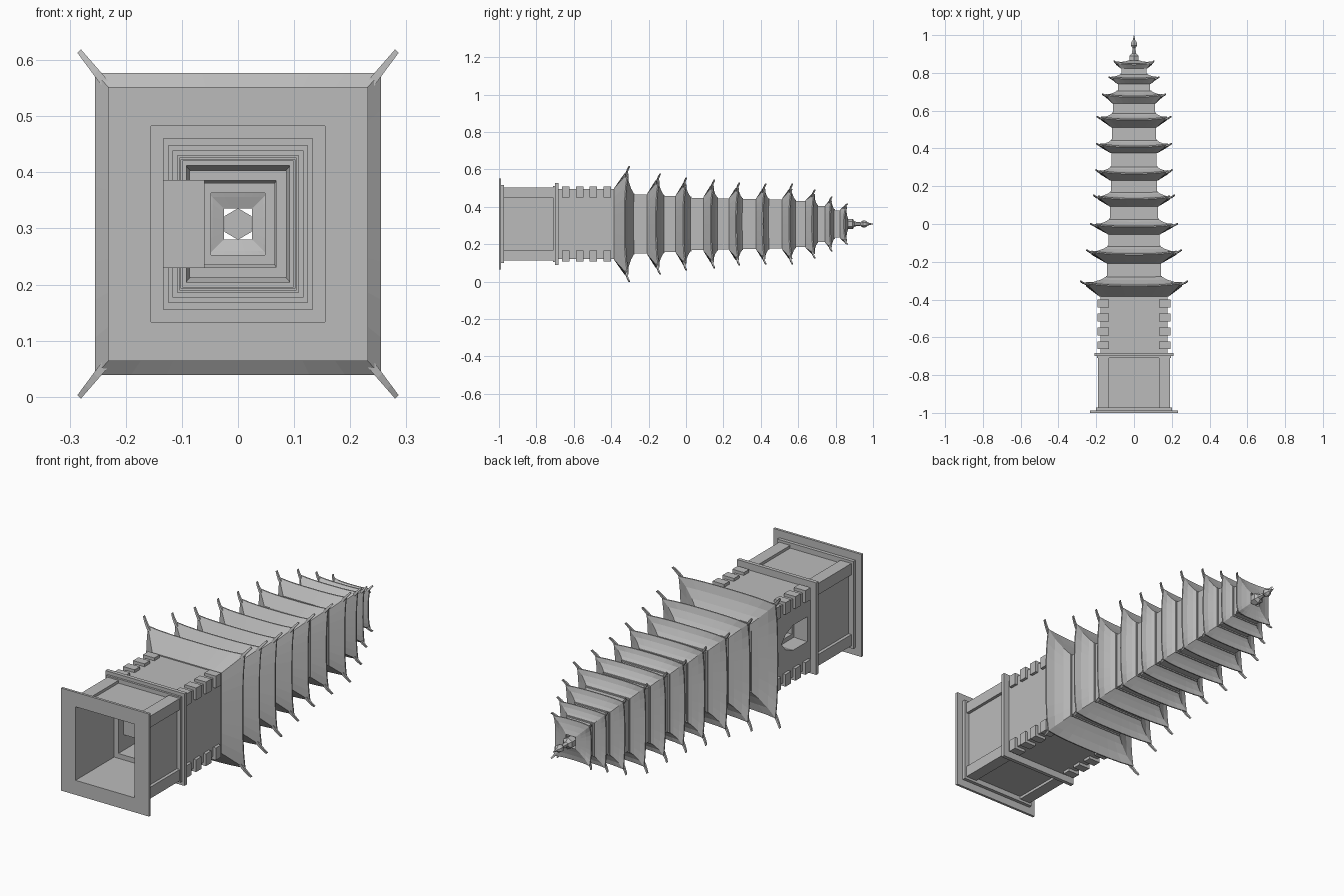
import bpy, bmesh, math
from mathutils import Vector

if "Cube" in bpy.data.objects:
    bpy.data.objects.remove(bpy.data.objects["Cube"], do_unlink=True)

CZ = 0.308  # height of the tower axis, which runs along y

stone = bpy.data.materials.new("grey_stone")
stone.use_nodes = True
GREY = (0.5, 0.5, 0.5, 1)
stone.diffuse_color = GREY
stone.node_tree.nodes["Principled BSDF"].inputs["Base Color"].default_value = GREY


def finish(name, bm):
    bmesh.ops.recalc_face_normals(bm, faces=bm.faces)
    me = bpy.data.meshes.new(name)
    bm.to_mesh(me)
    bm.free()
    me.materials.append(stone)
    ob = bpy.data.objects.new(name, me)
    bpy.context.collection.objects.link(ob)
    return ob


def loft(bm, rings, loop=False, caps=False):
    """Skin equal rings of (x, offset from axis, y along axis) points."""
    vs = [[bm.verts.new((u, h, CZ + v)) for u, v, h in r] for r in rings]
    n = len(vs[0])
    for i in range(len(vs) if loop else len(vs) - 1):
        a, b = vs[i], vs[(i + 1) % len(vs)]
        for j in range(n):
            k = (j + 1) % n
            bm.faces.new((a[j], a[k], b[k], b[j]))
    if caps:
        bm.faces.new(vs[0])
        bm.faces.new(vs[-1])


def rect(hx, hz, h, lift=0.0, seg=1):
    """Rectangular ring whose corners rise by lift."""
    c = [(-1, -1), (1, -1), (1, 1), (-1, 1)]
    pts = []
    for i in range(4):
        a, b = Vector(c[i]), Vector(c[(i + 1) % 4])
        for j in range(seg):
            t = j / seg
            p = a.lerp(b, t)
            pts.append((p.x * hx, p.y * hz, h + lift * abs(2 * t - 1) ** 3))
    return pts


def tube(name, outer, inner, y0, y1):
    bm = bmesh.new()
    loft(bm, [rect(*inner, y0), rect(*outer, y0), rect(*outer, y1), rect(*inner, y1)], loop=True)
    return finish(name, bm)


def box(bm, x, v, y):
    ring = lambda h: [(x[0], v[0], h), (x[1], v[0], h), (x[1], v[1], h), (x[0], v[1], h)]
    loft(bm, [ring(y[0]), ring(y[1])], caps=True)


def corner_blocks(bm, outer, inner, depth, y0, y1):
    """L-shaped corner blocks on all four corners."""
    for sx in (-1, 1):
        for sz in (-1, 1):
            xo, zo, xi, zi = outer[0] * sx, outer[1] * sz, inner[0] * sx, inner[1] * sz
            box(bm, (xi, xo), (zo - depth * sz, zo), (y0, y1))
            box(bm, (xo - depth * sx, xo), (zi, zo - depth * sz), (y0, y1))


# Base: plates, recessed walls and corner posts
HOLE, ROOM = (0.155, 0.175), (0.133, 0.152)
tube("foot_plate", (0.232, 0.244), HOLE, -1, -0.988)
tube("plinth", (0.2, 0.208), HOLE, -0.988, -0.972)
tube("base_wall", (0.175, 0.183), HOLE, -0.972, -0.7)
tube("middle_plate", (0.208, 0.219), ROOM, -0.7, -0.682)
tube("base_cornice", (0.195, 0.203), ROOM, -0.71, -0.7)
bm = bmesh.new()
corner_blocks(bm, (0.19, 0.196), (0.132, 0.142), 0.02, -0.972, -0.71)
finish("base_posts", bm)

# First storey with toothed corners
first_wall = tube("first_storey_wall", (0.178, 0.186), ROOM, -0.682, -0.375)
bm = bmesh.new()
for i in range(4):
    y = -0.643 + 0.074 * i
    corner_blocks(bm, (0.192, 0.2), (0.132, 0.142), 0.02, y - 0.02, y + 0.02)
finish("toothed_corners", bm)

# Arched doorway on one side, tapering inwards through a porch
bm = bmesh.new()
box(bm, (-0.15, -0.06), (-0.078, 0.078), (-0.67, -0.43))
porch = finish("inner_porch", bm)


def arch(x, w, y0, y1):
    s = y0 + (y1 - y0) * 0.55
    m = s + (y1 - s) * 0.65
    return [(x, -w, y0), (x, w, y0), (x, w, s), (x, w * 0.6, m), (x, 0, y1), (x, -w * 0.6, m), (x, -w, s)]


bm = bmesh.new()
loft(bm, [arch(-0.22, 0.062, -0.66, -0.46), arch(-0.11, 0.055, -0.655, -0.47)], caps=True)
recess = finish("door_recess_cutter", bm)
bm = bmesh.new()
box(bm, (-0.2, -0.03), (-0.035, 0.035), (-0.64, -0.55))
passage = finish("door_passage_cutter", bm)
for cutter in (recess, passage):
    cutter.hide_render = True
    cutter.hide_viewport = True
    for target in (first_wall, porch):
        mod = target.modifiers.new("doorway", "BOOLEAN")
        mod.operation = "DIFFERENCE"
        mod.object = cutter

# Roofs: underside y, eave y, tip y, tip half width, tip half depth, wall below half width
ROOFS = [
    (-0.385, -0.33, -0.300, 0.283, 0.308, 0.178),
    (-0.208, -0.163, -0.135, 0.250, 0.267, 0.142),
    (-0.055, -0.017, 0.005, 0.230, 0.247, 0.134),
    (0.093, 0.130, 0.155, 0.213, 0.234, 0.126),
    (0.230, 0.265, 0.290, 0.202, 0.220, 0.122),
    (0.375, 0.407, 0.430, 0.199, 0.214, 0.120),
    (0.512, 0.550, 0.572, 0.195, 0.213, 0.117),
    (0.638, 0.672, 0.692, 0.168, 0.182, 0.110),
    (0.742, 0.767, 0.782, 0.133, 0.144, 0.086),
    (0.823, 0.843, 0.866, 0.105, 0.108, 0.066),
]


def depth_of(half):
    return half * (1.05 if half > 0.15 else 1.11)


def roof(i):
    y0, ye, yt, tx, tz, wall = ROOFS[i]
    top = ROOFS[i + 1][5] if i + 1 < len(ROOFS) else 0.025
    ex, ez, rise = tx * 0.9, tz * 0.875, 0.17 * tx
    wx, wz, px, pz = wall, depth_of(wall), top, depth_of(top)
    lift = (yt - ye) * 0.55
    rings = [rect(wx - 0.006, wz - 0.006, y0, 0, 8), rect(wx + 0.004, wz + 0.004, y0, 0, 8),
             rect(ex, ez, ye, lift, 8), rect(ex, ez, ye + 0.006, lift, 8)]
    for t in (0.35, 0.7, 1.0):
        h = ye + 0.006 + rise * t ** 1.5
        rings.append(rect(ex + (px - ex) * t, ez + (pz - ez) * t, h, lift * (1 - t) ** 2, 8))
    last = i + 1 == len(ROOFS)
    if not last:
        rings.append(rect(px - 0.006, pz - 0.006, ye + rise, 0, 8))
    bm = bmesh.new()
    loft(bm, rings, loop=not last)
    finish(f"roof_{i + 1}", bm)

    # Upturned horns at the four corners
    bm = bmesh.new()
    w = 0.004 + 0.012 * tx
    for sx in (-1, 1):
        for sz in (-1, 1):
            side = Vector((sz, -sx)).normalized() * w
            secs = []
            for t in (0, 0.35, 0.7, 1):
                x, v = sx * (ex * 0.93 + (tx - ex * 0.93) * t), sz * (ez * 0.93 + (tz - ez * 0.93) * t)
                h = ye + lift * 0.9 + (yt - ye - lift * 0.9) * t * t
                k = 1 - 0.4 * t
                a, b = side * k, 0.011 * k
                secs.append([(x - a.x, v - a.y, h - b), (x + a.x, v + a.y, h - b),
                             (x + a.x, v + a.y, h), (x - a.x, v - a.y, h)])
            loft(bm, secs, caps=True)
    finish(f"roof_horns_{i + 1}", bm)

    # Storey wall and collar above this roof
    if not last:
        y1 = ROOFS[i + 1][0] + 0.006
        inner = (px - 0.018, pz - 0.018)
        tube(f"storey_wall_{i + 2}", (px, pz), inner, y0, y1)
        tube(f"storey_collar_{i + 2}", (px + 0.006, pz + 0.006), inner, ye + rise * 0.8, ye + rise + 0.006)


for i in range(len(ROOFS)):
    roof(i)

# Six-sided finial
bm = bmesh.new()
profile = [(0.855, 0.028), (0.89, 0.028), (0.902, 0.013), (0.932, 0.009), (0.945, 0.019),
           (0.96, 0.018), (0.972, 0.008), (1.0, 0.001)]
loft(bm, [[(r * math.sin(k * math.pi / 3), r * math.cos(k * math.pi / 3), y) for k in range(6)]
          for y, r in profile], caps=True)
finish("finial", bm)
